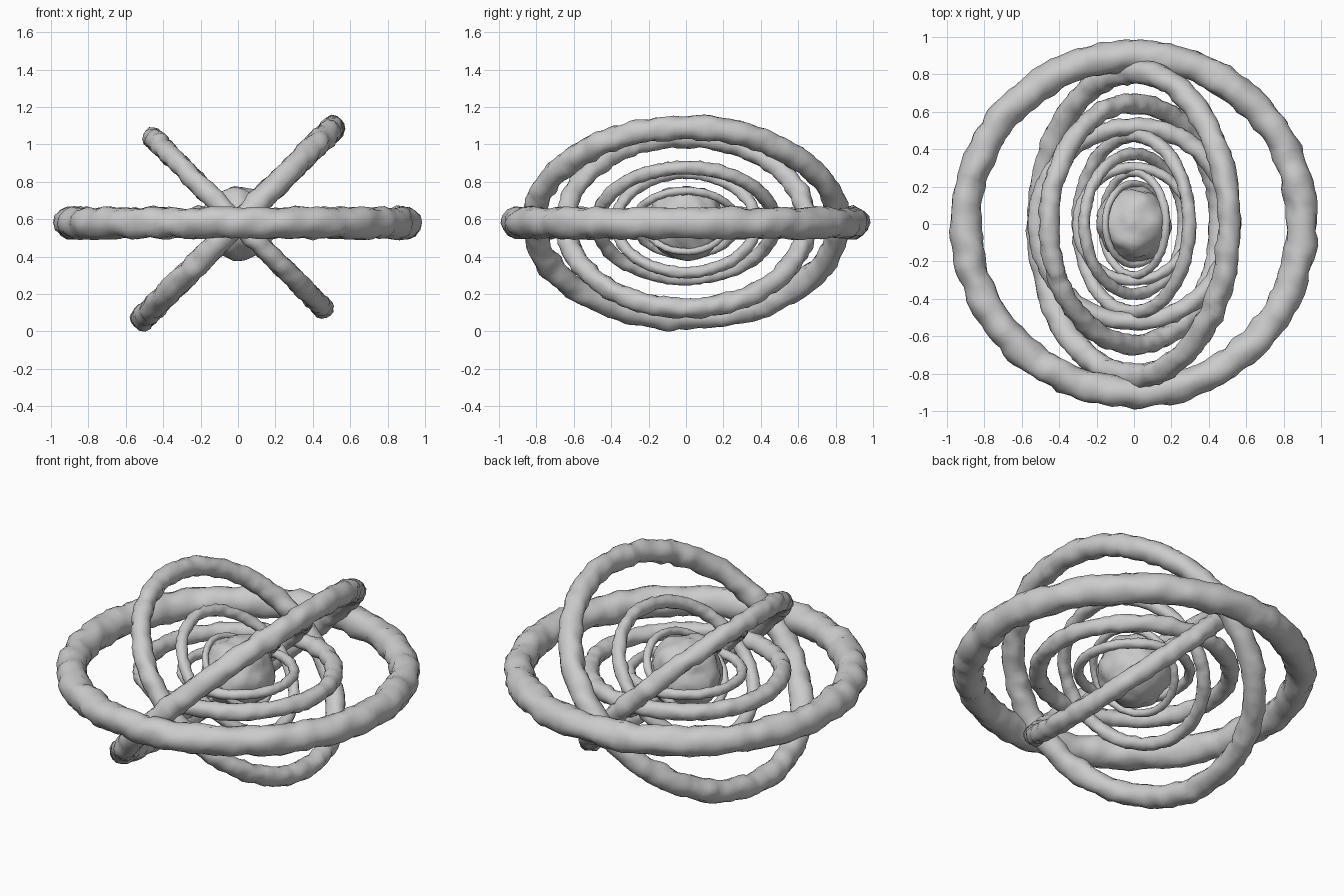
import bpy, bmesh, math
from mathutils import Vector, Matrix, noise

if "Cube" in bpy.data.objects:
    bpy.data.objects.remove(bpy.data.objects["Cube"])

CENTRE = Vector((0, 0, 0.58))


def finish(bm, name, amp, freq, seed):
    # lumpy, rock-like surface: push vertices along normals with noise
    bm.normal_update()
    moves = []
    for v in bm.verts:
        p = v.co * freq + Vector((seed * 7.3, seed * 3.1, seed))
        n = noise.noise(p) + 0.5 * noise.noise(p * 2.1)
        moves.append(v.normal * n * amp)
    for v, d in zip(bm.verts, moves):
        v.co += d + CENTRE
    me = bpy.data.meshes.new(name)
    bm.to_mesh(me)
    bm.free()
    me.shade_smooth()
    ob = bpy.data.objects.new(name, me)
    bpy.context.collection.objects.link(ob)
    return ob


def ring(name, rx, ry, r, tilt, seed, segs, sides=14):
    # elliptical torus tilted about the y axis
    bm = bmesh.new()
    rot = Matrix.Rotation(math.radians(tilt), 3, 'Y')
    loops = []
    for i in range(segs):
        a = 2 * math.pi * i / segs
        c = Vector((rx * math.cos(a), ry * math.sin(a), 0))
        out = Vector((ry * math.cos(a), rx * math.sin(a), 0)).normalized()
        loop = []
        for j in range(sides):
            b = 2 * math.pi * j / sides
            p = c + out * r * math.cos(b) + Vector((0, 0, r * math.sin(b)))
            loop.append(bm.verts.new(rot @ p))
        loops.append(loop)
    for i in range(segs):
        A, B = loops[i], loops[(i + 1) % segs]
        for j in range(sides):
            k = (j + 1) % sides
            bm.faces.new((A[j], B[j], B[k], A[k]))
    finish(bm, name, 0.22 * r, 0.85 / r, seed)


# three nested sets of rings: one flat, two tilted in opposite directions
for n, label in enumerate(("outer", "middle", "inner")):
    s = 0.58 ** n
    segs = (160, 120, 100)[n]
    ring(label + "_flat_ring", 0.90 * s, 0.90 * s, 0.082 * s, 0, n * 3 + 1, segs)
    ring(label + "_rising_ring", 0.72 * s, 0.815 * s, 0.064 * s, -45, n * 3 + 2, segs)
    ring(label + "_falling_ring", 0.645 * s, 0.645 * s, 0.054 * s, 45, n * 3 + 3, segs)

# rocky core
bm = bmesh.new()
bmesh.ops.create_icosphere(bm, subdivisions=4, radius=0.2)
finish(bm, "core", 0.022, 9.0, 12)
